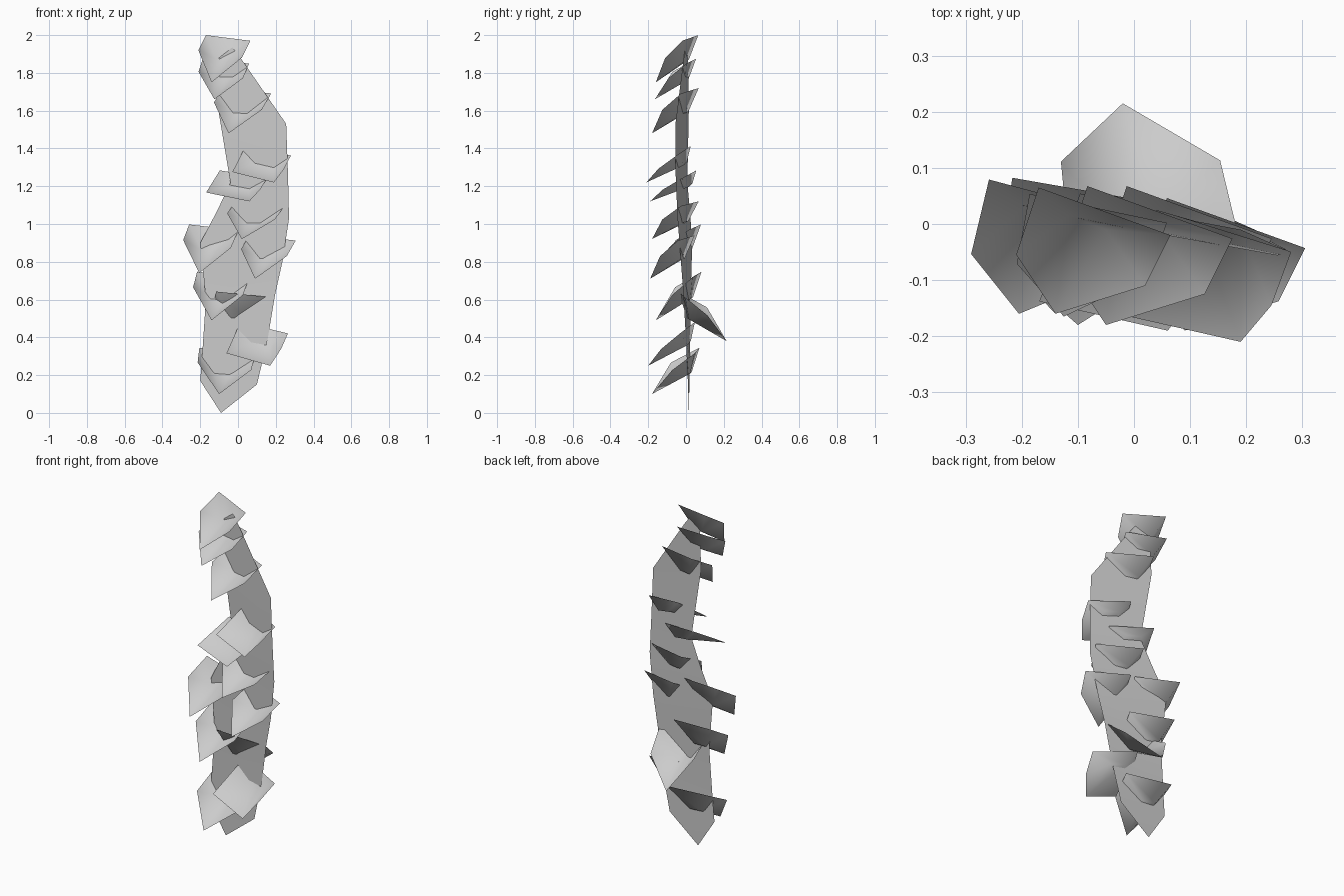
import bpy
from mathutils import Vector, Matrix
from math import radians

if "Cube" in bpy.data.objects:
    bpy.data.objects.remove(bpy.data.objects["Cube"])


def make_object(name, verts, faces):
    mesh = bpy.data.meshes.new(name)
    mesh.from_pydata(verts, [], faces)
    mesh.update()
    for p in mesh.polygons:
        p.use_smooth = True
    ob = bpy.data.objects.new(name, mesh)
    bpy.context.collection.objects.link(ob)
    return ob


# Backing sheet: slightly twisted strip, outline given as (x, z) down each side
left = [(-.20, .17), (-.19, .30), (-.17, .60), (-.20, .90), (-.11, 1.07),
        (-.04, 1.22), (-.11, 1.64), (-.10, 1.88)]
right = [(.10, .15), (.155, .38), (.195, .62), (.235, .80), (.27, 1.03),
         (.265, 1.25), (.255, 1.53), (.02, 1.87)]
outline = [(-.09, .0)] + left + right + [(-.03, 1.935)]


def sheet_y(x, z):
    return .015 - .013 * z - .2 * x * min(1, z / 1.2)


n = len(left)
faces = [(0, n + 1, 1)]
faces += [(i, i + n, i + n + 1, i + 1) for i in range(1, n)]
faces.append((n, 2 * n, 2 * n + 1))
make_object("backing_sheet", [(x, sheet_y(x, z), z) for x, z in outline], faces)

# Leaf shapes: tip, right, back right, back left, left, then two sunken middle points
LEAF = [(0, 0, 0), (.16, .05, .13), (.205, .14, .22), (-.03, .225, .25),
        (-.07, .105, .17), (.025, .175, .12), (.09, .15, .11)]
TURNED = [(0, 0, 0), (.055, .065, .08), (.09, .16, .155), (-.15, .235, .21),
          (-.22, .05, .06), (-.08, .215, .12), (0, .20, .10)]
LEAF_FACES = [(0, 1, 6), (1, 2, 6), (2, 3, 5, 6), (3, 4, 5), (4, 0, 5), (0, 6, 5)]


def leaf(name, tip, width=1.0, height=1.0, yaw=0, shape=LEAF, mirror=False):
    rot = Matrix.Rotation(radians(yaw), 3, 'Z')
    sx = -width if mirror else width
    verts = [Vector(tip) + rot @ Vector((x * sx, y * width, z * height))
             for x, y, z in shape]
    fs = [f[::-1] for f in LEAF_FACES] if mirror else LEAF_FACES
    make_object(name, verts, fs)


# Front leaves: tip position, width, height, yaw, shape
front = [
    ((-.14, -.16, 1.75), 1.0, 1.0, 0, LEAF),
    ((-.125, -.165, 1.66), 1.0, .86, 8, LEAF),
    ((-.05, -.18, 1.48), 1.1, .96, 0, LEAF),
    ((.19, -.21, 1.22), 1.0, .92, 0, TURNED),
    ((.06, -.19, 1.12), 1.04, .78, 0, TURNED),
    ((.02, -.18, .92), 1.1, .8, 0, LEAF),
    ((-.205, -.16, .74), 1.08, 1.03, 5, LEAF),
    ((.09, -.19, .71), 1.05, .92, 0, LEAF),
    ((-.14, -.16, .49), 1.12, 1.03, 10, LEAF),
    ((.17, -.20, .25), 1.05, 1.1, 0, TURNED),
    ((-.10, -.18, .10), 1.2, .98, 15, LEAF),
]
for i, args in enumerate(front, 1):
    leaf(f"front_leaf_{i}", *args)

# Single leaf hanging behind the sheet
leaf("back_leaf", (-.02, .215, .38), 1.2, 1.05, 167, LEAF, True)
